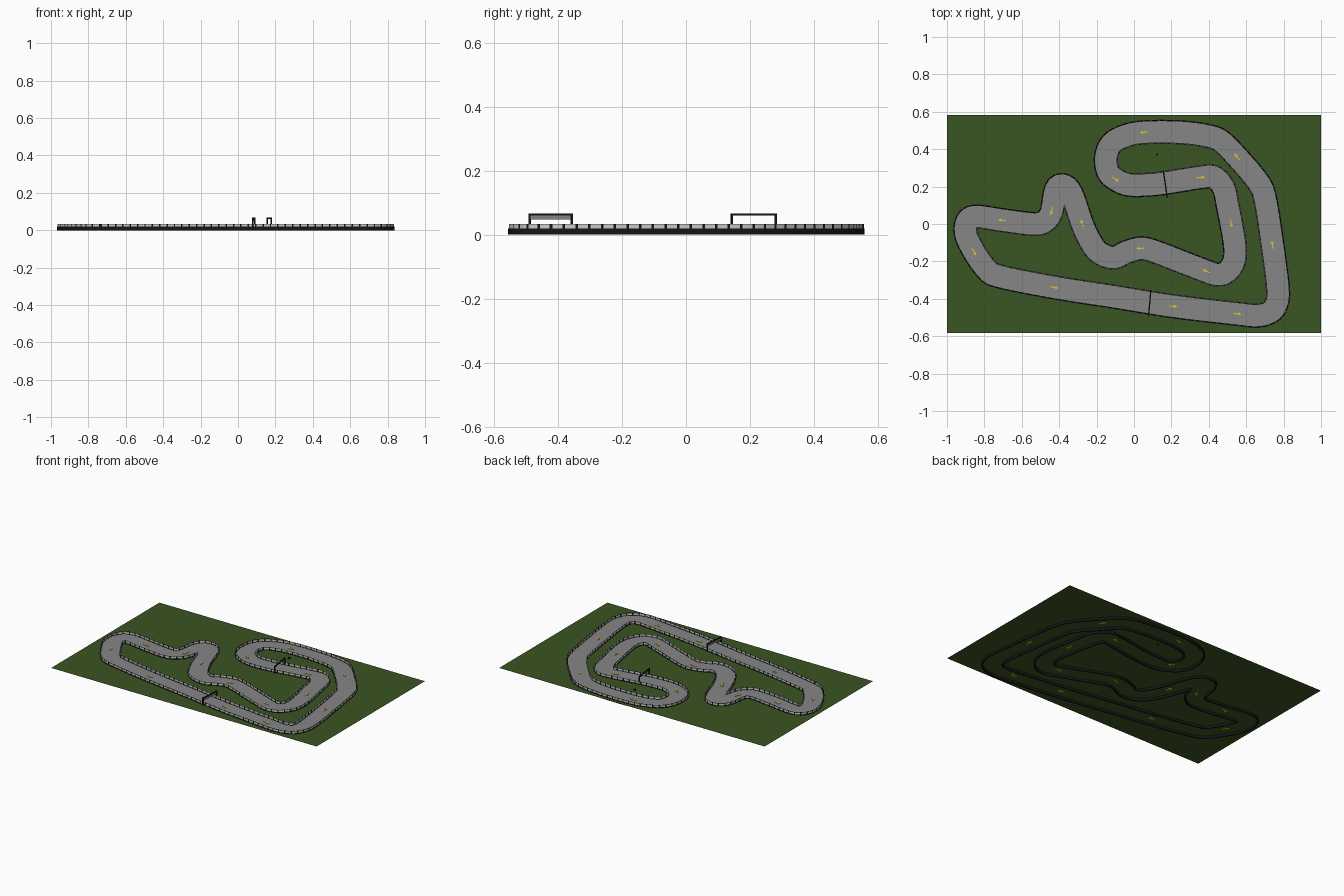
import bpy, bmesh, math
from mathutils import Vector, Matrix

cube = bpy.data.objects.get("Cube")
if cube:
    bpy.data.objects.remove(cube, do_unlink=True)

GROUND = 0.016
ROAD_HALF = 0.058
WALL_OFFSET = 0.061


def material(name, rgb):
    m = bpy.data.materials.new(name)
    m.diffuse_color = (*rgb, 1)
    m.use_nodes = True
    bsdf = m.node_tree.nodes["Principled BSDF"]
    bsdf.inputs["Base Color"].default_value = (*rgb, 1)
    bsdf.inputs["Roughness"].default_value = 0.9
    return m


grass = material("grass green", (0.042, 0.09, 0.016))
asphalt = material("asphalt grey", (0.24, 0.24, 0.24))
black = material("rubber black", (0.008, 0.008, 0.008))
white = material("barrier pale grey", (0.6, 0.6, 0.6))
yellow = material("arrow yellow", (0.75, 0.55, 0.02))
panel_grey = material("panel grey", (0.22, 0.22, 0.22))


def finish(name, bm, *mats):
    bmesh.ops.recalc_face_normals(bm, faces=bm.faces)
    mesh = bpy.data.meshes.new(name)
    bm.to_mesh(mesh)
    bm.free()
    for m in mats:
        mesh.materials.append(m)
    obj = bpy.data.objects.new(name, mesh)
    bpy.context.collection.objects.link(obj)
    return obj


# Closed centre line of the circuit, in hundredths, in driving order
PATH = [(-72, -28), (-42, -34), (-10, -39), (21, -44), (55, -48), (66, -49),
        (73, -47), (76, -43), (77, -35), (74, -11), (70, 14), (66, 23), (55, 36),
        (47, 44), (40, 47), (25, 49), (5, 49), (-5, 47), (-12, 43), (-15, 36),
        (-14, 28), (-10, 24), (-3, 21), (8, 21), (17, 22), (36, 25), (43, 25),
        (48, 19), (50, 10), (52, 0), (54, -13), (53, -21), (49, -26), (44, -27),
        (38, -25), (25, -20), (12, -15), (4, -13), (-4, -15), (-11, -18),
        (-19, -15), (-24, -8), (-28, 1), (-32, 13), (-35, 19), (-39, 21),
        (-42, 18), (-44, 7), (-47, 2), (-53, 0), (-70, 2), (-84, 4), (-89, 2),
        (-90, -5), (-86, -14), (-79, -24)]


def resample(points, step):
    """Evenly spaced points along a closed polyline."""
    loop = points + points[:1]
    total = sum((b - a).length for a, b in zip(loop, loop[1:]))
    count = round(total / step)
    gap, travelled, out = total / count, 0.0, []
    for a, b in zip(loop, loop[1:]):
        length = (b - a).length
        while len(out) < count and len(out) * gap <= travelled + length:
            t = (len(out) * gap - travelled) / max(length, 1e-9)
            out.append(a.lerp(b, t))
        travelled += length
    return out


def spline(points, div=8):
    """Closed Catmull-Rom curve through the points."""
    n, out = len(points), []
    for i in range(n):
        a, b, c, d = (points[(i + k - 1) % n] for k in range(4))
        for s in range(div):
            t = s / div
            out.append((b * 2 + (c - a) * t + (a * 2 - b * 5 + c * 4 - d) * t ** 2
                        + (b * 3 - a - c * 3 + d) * t ** 3) / 2)
    return out


def normals(points):
    n = len(points)
    out = []
    for i in range(n):
        t = (points[(i + 1) % n] - points[i - 1]).normalized()
        out.append(Vector((t.y, -t.x)))
    return out


centre = resample(spline([Vector(p) / 100 for p in PATH]), 0.015)
centre_n = normals(centre)


def offset_loop(distance, step):
    """Parallel loop with folded points removed in tight corners."""
    pts = [p + n * distance for p, n in zip(centre, centre_n)]
    keep = [p for p in pts
            if min((p - c).length for c in centre) > abs(distance) * 0.96]
    return resample(keep, step)


def wall(name, points, width, z0, z1, mats, rule):
    """Closed wall with a rectangular section; rule(i, side) picks the colour."""
    bm = bmesh.new()
    rings = []
    for p, n in zip(points, normals(points)):
        rings.append([bm.verts.new((*(p + n * s * width / 2), z))
                      for s, z in ((-1, z0), (1, z0), (1, z1), (-1, z1))])
    for i, ring in enumerate(rings):
        nxt = rings[(i + 1) % len(rings)]
        for k in range(4):
            j = (k + 1) % 4
            f = bm.faces.new((ring[k], ring[j], nxt[j], nxt[k]))
            f.material_index = rule(i, k)
    return finish(name, bm, *mats)


# Grass sheet
bm = bmesh.new()
bm.faces.new([bm.verts.new((x, y * 0.582, GROUND))
              for x, y in ((-1, -1), (1, -1), (1, 1), (-1, 1))])
finish("grass_field", bm, grass)

# Road ribbon
bm = bmesh.new()
pairs = [[bm.verts.new((*(p + n * s * ROAD_HALF), GROUND + 0.002)) for s in (-1, 1)]
         for p, n in zip(centre, centre_n)]
for (a, b), (c, d) in zip(pairs, pairs[1:] + pairs[:1]):
    bm.faces.new((a, b, d, c))
road = finish("road", bm, asphalt)
for poly in road.data.polygons:
    if poly.normal.z < 0:
        poly.flip()

# Barriers: dark base with pale panels split by dark joints
for label, side in (("outer", 1), ("inner", -1)):
    loop = offset_loop(side * WALL_OFFSET, 0.008)
    wall(label + "_barrier_base", loop, 0.008, 0, 0.02, [black], lambda i, k: 0)
    dark_cap = side == 1
    wall(label + "_barrier_rail", loop, 0.004, 0.02, 0.034, [white, black],
         lambda i, k: int(i % 5 == 0 or (dark_cap and k == 2 and i % 5 < 4)))


def add_box(bm, size, centre_point):
    bmesh.ops.create_cube(bm, size=1, matrix=Matrix.Translation(centre_point)
                          @ Matrix.Diagonal((*size, 1)))


# Gantries across the road
def gantry(name, a, b, panel):
    a, b = Vector(a), Vector(b)
    span = (b - a).length
    place = (Matrix.Translation((*((a + b) / 2), 0))
             @ Matrix.Rotation(math.atan2(b.y - a.y, b.x - a.x), 4, "Z"))
    bm = bmesh.new()
    for s in (-1, 1):
        add_box(bm, (0.007, 0.007, 0.057), (s * (span / 2 - 0.0035), 0, 0.0385))
    add_box(bm, (span, 0.007, 0.007), (0, 0, 0.0635))
    finish(name + "_frame", bm, black).matrix_world = place
    if panel:
        bm = bmesh.new()
        add_box(bm, (span - 0.014, 0.004, 0.013), (0, 0, 0.0535))
        finish(name + "_panel", bm, panel_grey).matrix_world = place


gantry("start_gantry", (0.078, -0.492), (0.09, -0.353), True)
gantry("far_gantry", (0.178, 0.14), (0.157, 0.283), False)

# Small marker on the infield
bm = bmesh.new()
add_box(bm, (0.008, 0.012, 0.012), (0.125, 0.372, GROUND + 0.004))
finish("infield_marker", bm, black)

# Direction arrows set into the road
OUTLINE = [(-22, -3), (4, -3), (4, -10), (22, 0), (4, 10), (4, 3), (-22, 3)]
SPOTS = [(-42, -34), (21, -44), (55, -48), (74, -11), (55, 36), (5, 49), (-10, 24),
         (36, 24), (52, 0), (39, -25), (4, -13), (-28, 1), (-44, 7), (-70, 2), (-85, -15)]
for number, spot in enumerate(SPOTS):
    target = Vector(spot) / 100
    i = min(range(len(centre)), key=lambda k: (centre[k] - target).length)
    n = centre_n[i]
    bm = bmesh.new()
    face = bm.faces.new([bm.verts.new((x / 1000, y / 1000, 0)) for x, y in OUTLINE])
    solid = bmesh.ops.extrude_face_region(bm, geom=[face])
    bmesh.ops.translate(bm, vec=(0, 0, 0.009),
                        verts=[v for v in solid["geom"] if isinstance(v, bmesh.types.BMVert)])
    arrow = finish(f"direction_arrow_{number}", bm, yellow)
    arrow.location = (*centre[i], GROUND - 0.004)
    arrow.rotation_euler.z = math.atan2(n.x, -n.y)
